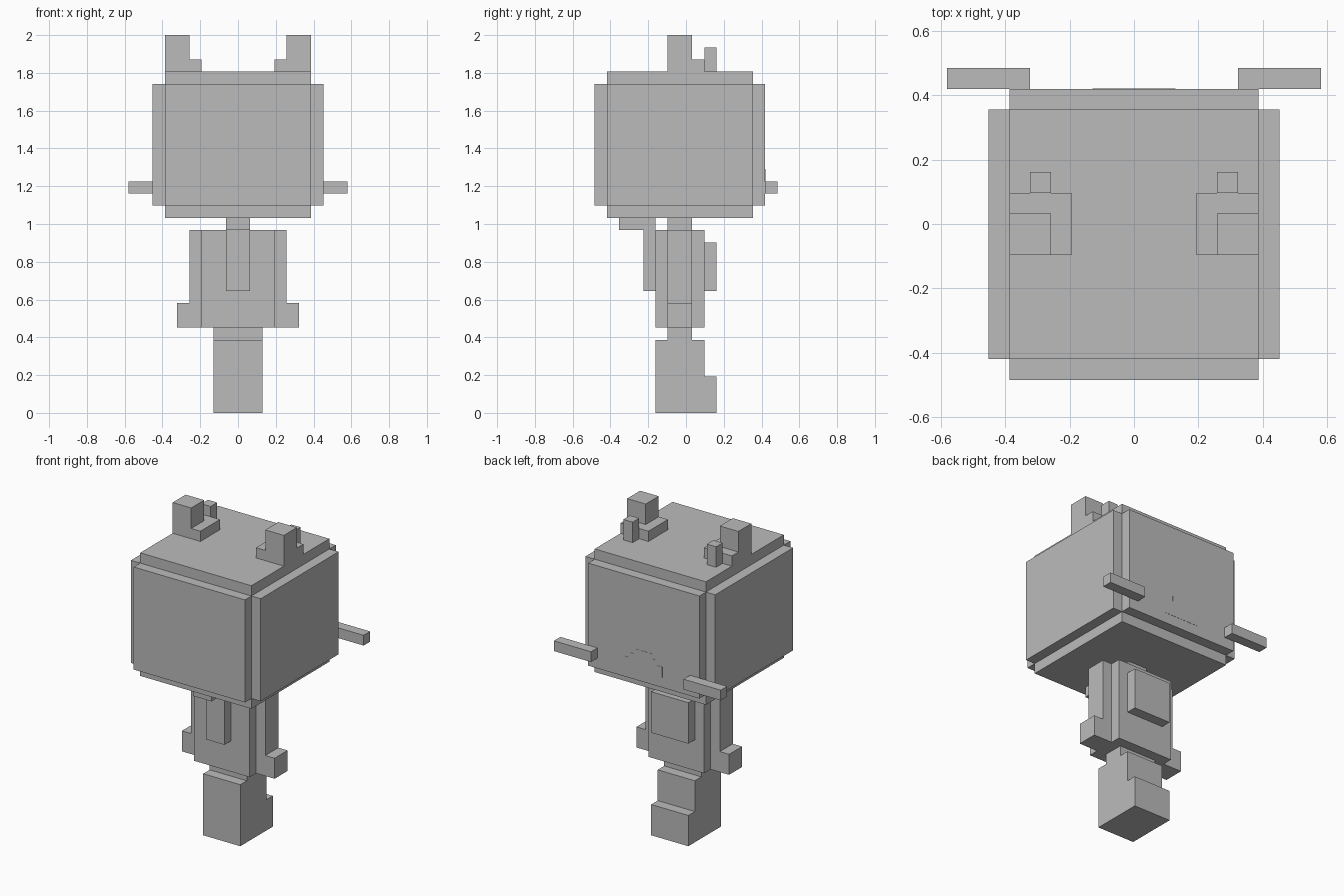
import bpy
import bmesh

if "Cube" in bpy.data.objects:
    bpy.data.objects.remove(bpy.data.objects["Cube"])

U = 2 / 31  # block unit: the figure is 31 blocks tall

grey = bpy.data.materials.new("plain_grey")
grey.diffuse_color = (0.5, 0.5, 0.5, 1)
grey.use_nodes = True
grey.node_tree.nodes["Principled BSDF"].inputs["Base Color"].default_value = grey.diffuse_color


def build(name, *boxes):
    """One object from boxes given in blocks as (x0, x1, y0, y1, z0, z1)."""
    bm = bmesh.new()
    for x0, x1, y0, y1, z0, z1 in boxes:
        verts = bmesh.ops.create_cube(bm, size=1)["verts"]
        for v in verts:
            v.co = ((x1 if v.co.x > 0 else x0) * U,
                    (y1 if v.co.y > 0 else y0) * U,
                    (z1 if v.co.z > 0 else z0) * U)
    mesh = bpy.data.meshes.new(name)
    bm.to_mesh(mesh)
    bm.free()
    mesh.materials.append(grey)
    obj = bpy.data.objects.new(name, mesh)
    bpy.context.collection.objects.link(obj)


def pair(name, *boxes):
    """The same boxes on the right and mirrored on the left."""
    build("right_" + name, *boxes)
    build("left_" + name, *[(-b[1], -b[0], *b[2:]) for b in boxes])


# Legs, foot step and hips
build("legs", (-2, 2, -2.5, 1.5, 0, 6))
build("feet", (-2, 2, 1.5, 2.5, 0, 3))
build("hips", (-2, 2, -1.5, 0.5, 6, 7))

# Torso with raised belly panel, and neck
build("torso", (-3, 3, -2.5, 1.5, 7, 15))
build("belly_panel", (-2, 2, 1.5, 2.5, 10, 14))
build("neck", (-1, 1, -1.5, 0.5, 15, 16))

# Arms and hands
pair("arm", (3, 4, -1.5, 0.5, 7, 15))
pair("hand", (4, 5, -1.5, 0.5, 7, 9))

# Strip hanging down the back from under the head
build("back_strip", (-1, 1, -3.5, -2.5, 10, 15), (-1, 1, -5.5, -2.5, 15, 16))

# Head core with raised panels on four sides
build("head", (-6, 6, -6.5, 5.5, 16, 28))
build("face_panel", (-6, 6, 5.5, 6.5, 17, 27))
build("back_panel", (-6, 6, -7.5, -6.5, 17, 27))
pair("side_panel", (6, 7, -6.5, 5.5, 17, 27))

# Stepped muzzle patch and whiskers
build("muzzle", *[(-w, w, 6.5, 6.52, z0, z1)
                  for w, z0, z1 in ((2, 18, 19), (1.5, 19, 19.5), (1, 19.5, 20))])
pair("whisker", (5, 9, 6.5, 7.5, 18, 19))

# Ears: low base, tall tip and a small stub beside it
pair("ear_base", (3, 6, -1.5, 1.5, 28, 29))
pair("ear_tip", (4, 6, -1.5, 0.5, 29, 31))
pair("ear_stub", (4, 5, 1.5, 2.5, 28, 30))
